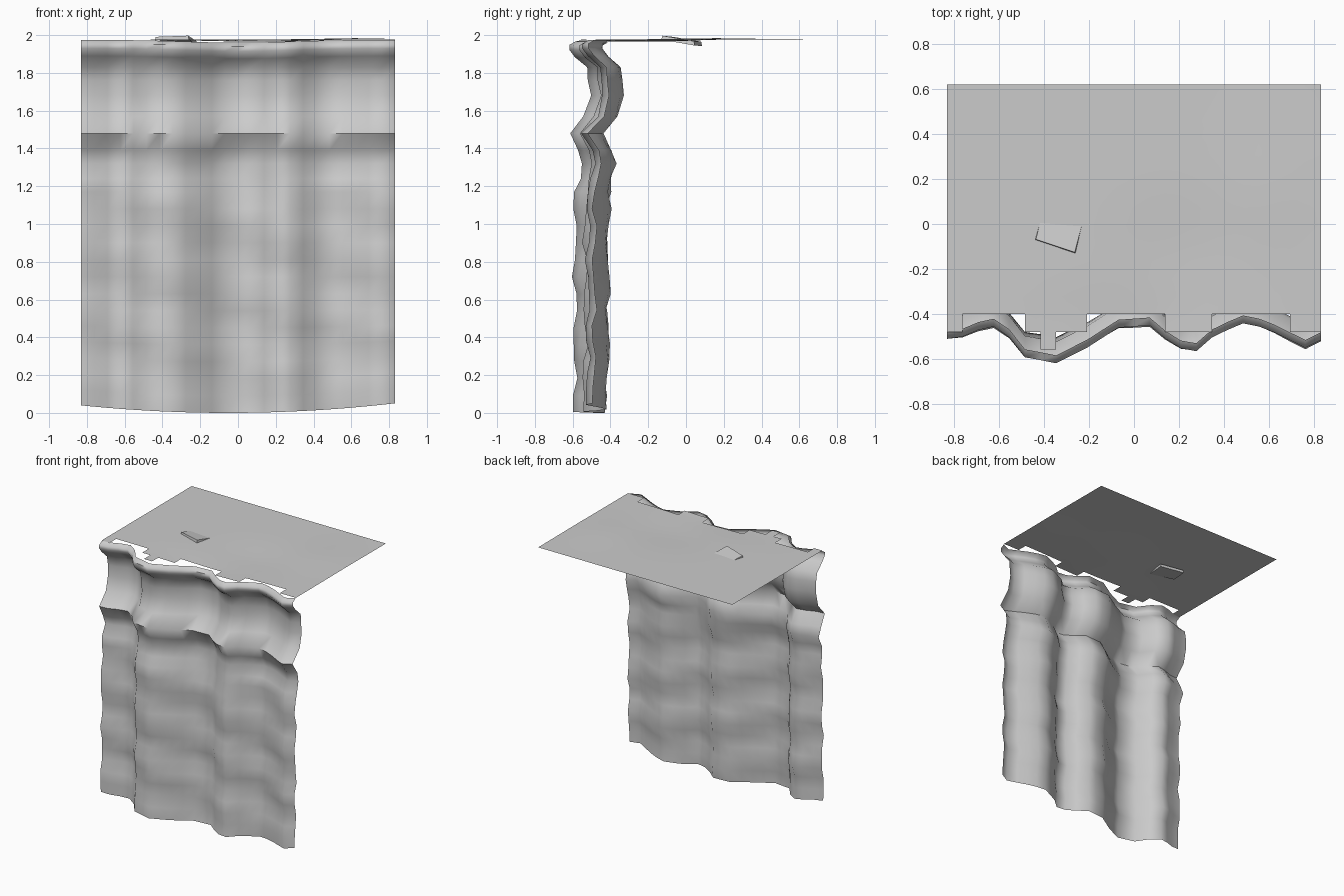
import bpy, bmesh
from math import sin, exp, radians
from mathutils import Matrix, Vector

if "Cube" in bpy.data.objects:
    bpy.data.objects.remove(bpy.data.objects["Cube"])

HALF = 0.83
COLS = 24


def lerp_table(table, t):
    """Piecewise linear lookup in a list of (key, value) pairs."""
    if t <= table[0][0]:
        return table[0][1]
    for (a, va), (b, vb) in zip(table, table[1:]):
        if t <= b:
            return va + (vb - va) * (t - a) / (b - a)
    return table[-1][1]


def finish(name, bm, angle=60):
    me = bpy.data.meshes.new(name)
    bm.normal_update()
    bm.to_mesh(me)
    bm.free()
    ob = bpy.data.objects.new(name, me)
    bpy.context.collection.objects.link(ob)
    bpy.ops.object.select_all(action='DESELECT')
    ob.select_set(True)
    bpy.context.view_layer.objects.active = ob
    bpy.ops.object.shade_smooth_by_angle(angle=radians(angle))
    return ob


def sheet(name, rows, keep=lambda r, c: True):
    """Quad grid from rows of points; keep() picks the cells that exist."""
    bm = bmesh.new()
    vs = [[bm.verts.new(p) for p in row] for row in rows]
    for r in range(len(vs) - 1):
        for c in range(len(vs[0]) - 1):
            if keep(r, c):
                bm.faces.new((vs[r][c], vs[r][c + 1], vs[r + 1][c + 1], vs[r + 1][c]))
    loose = [v for v in bm.verts if not v.link_faces]
    bmesh.ops.delete(bm, geom=loose, context='VERTS')
    return finish(name, bm)


xs = [-HALF + 2 * HALF * i / COLS for i in range(COLS + 1)]

# Falling sheet: pleat plan (x, y) swept along a vertical offset profile (z, dy)
pleats = [(-0.83, -0.51), (-0.76, -0.50), (-0.69, -0.47), (-0.62, -0.455), (-0.57, -0.48),
          (-0.49, -0.59), (-0.41, -0.605), (-0.35, -0.62), (-0.21, -0.55), (-0.07, -0.46),
          (0.07, -0.45), (0.14, -0.51), (0.2, -0.55), (0.27, -0.57), (0.35, -0.50),
          (0.48, -0.44), (0.58, -0.46), (0.69, -0.515), (0.76, -0.55), (0.83, -0.515)]
sway = [(0.0, 0.02), (0.3, 0.03), (1.1, 0.03), (1.2, 0.04), (1.32, 0.07), (1.39, 0.05),
        (1.48, 0.0), (1.57, 0.08), (1.68, 0.11), (1.83, 0.095), (1.89, 0.03),
        (1.93, 0.0), (1.955, 0.0), (1.975, 0.035)]
levels = [i * 0.09 for i in range(14)] + [1.24, 1.32, 1.39, 1.48, 1.57, 1.68, 1.76, 1.83,
                                           1.89, 1.93, 1.955, 1.975]


def fall_point(x, z):
    ripple = 0.012 * sin(17 * z + 5 * x) * (z < 1.3) + 0.006 * sin(29 * z - 9 * x) * (z < 1.8)
    y = lerp_table(pleats, x) + lerp_table(sway, z) + ripple * min(1, z * 6)
    hem = 0.045 * (abs(x + 0.05) / HALF) ** 2 * max(0, 1 - z / 0.6)
    dip = -0.015 * exp(-(x / 0.4) ** 2) * (z > 1.88)
    return (x, max(y, -0.62), z + hem + dip)


sheet("falling_sheet", [[fall_point(x, z) for x in xs] for z in levels])

# Top sheet: gently rippled, with a stepped front edge
step = 1.02 / 13
ys = [-0.40 + (j - 2) * step for j in range(16)]
steps = [0] + [2] * 4 + [1, 0, 1, 1] + [2] * 5 + [1] * 3 + [2] * 5 + [1] * 2
steps[0] = 1
top_z = lambda x, y: (1.978 - 0.012 * exp(-((x - 0.2) / 0.3) ** 2 - ((y + 0.15) / 0.25) ** 2)
                      + 0.006 * exp(-((x - 0.6) / 0.2) ** 2 - ((y - 0.15) / 0.25) ** 2)
                      - 0.010 * exp(-(x / 0.4) ** 2 - ((y + 0.45) / 0.15) ** 2))
sheet("top_sheet", [[(x, y, top_z(x, y)) for x in xs] for y in ys],
      keep=lambda r, c: r >= steps[c])

# Tilted slab poking through the top sheet
bm = bmesh.new()
plan = [(-0.44, -0.07), (-0.26, -0.13), (-0.215, 0.045), (-0.40, 0.085)]
tilt = lambda x, y: 1.994 - 0.17 * (y + 0.11) - 0.02 * (x + 0.44)
base = bm.faces.new([bm.verts.new((x, y, tilt(x, y) - 0.018)) for x, y in plan])
ext = bmesh.ops.extrude_face_region(bm, geom=[base])
top = [v for v in ext["geom"] if isinstance(v, bmesh.types.BMVert)]
mid = sum((v.co for v in top), Vector()) / 4
for v in top:
    v.co = mid + (v.co - mid) * 0.96 + Vector((0, 0, 0.022))
bmesh.ops.recalc_face_normals(bm, faces=bm.faces)
finish("slab", bm, 30)
